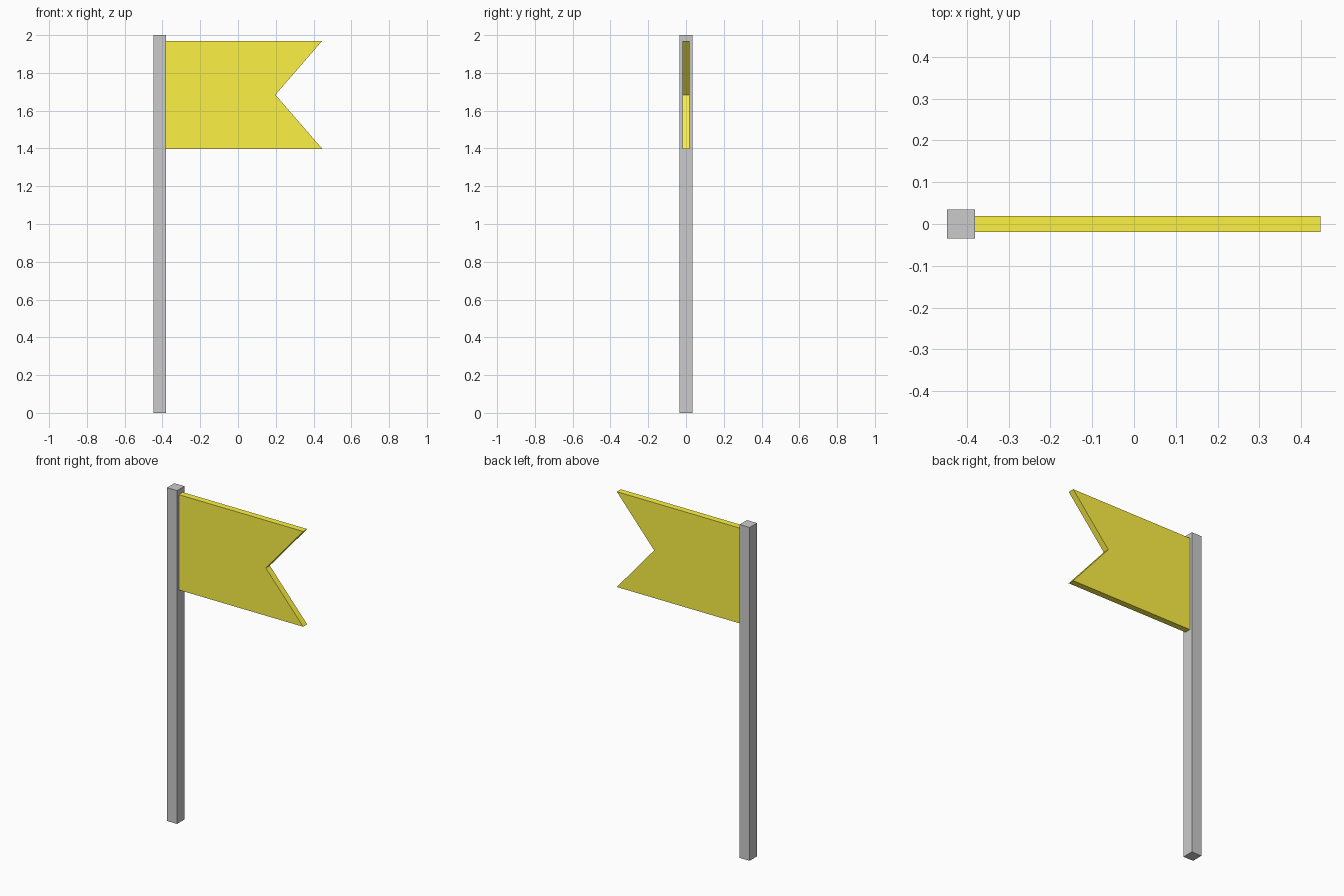
import bpy

if "Cube" in bpy.data.objects:
    bpy.data.objects.remove(bpy.data.objects["Cube"])


def prism(name, profile, y0, y1):
    """Extrude an x-z outline (anticlockwise seen from the front) from y0 to y1."""
    n = len(profile)
    verts = [(x, y, z) for y in (y0, y1) for x, z in profile]
    faces = [tuple(range(n)), tuple(reversed(range(n, 2 * n)))]
    faces += [(i, i + n, (i + 1) % n + n, (i + 1) % n) for i in range(n)]
    mesh = bpy.data.meshes.new(name)
    mesh.from_pydata(verts, [], faces)
    obj = bpy.data.objects.new(name, mesh)
    bpy.context.collection.objects.link(obj)
    return obj


LEFT, POLE_RIGHT, RIGHT = -0.447, -0.38, 0.446

# Square pole
prism("pole", [(LEFT, 0), (POLE_RIGHT, 0), (POLE_RIGHT, 2), (LEFT, 2)], -0.035, 0.035)

# Swallowtail flag
flag = prism("flag", [(POLE_RIGHT, 1.398), (RIGHT, 1.398), (0.198, 1.684),
                      (RIGHT, 1.97), (POLE_RIGHT, 1.97)], -0.019, 0.019)
yellow = bpy.data.materials.new("yellow")
yellow.diffuse_color = (0.98, 0.88, 0.06, 1)
yellow.use_nodes = True
yellow.node_tree.nodes["Principled BSDF"].inputs["Base Color"].default_value = yellow.diffuse_color
flag.data.materials.append(yellow)
